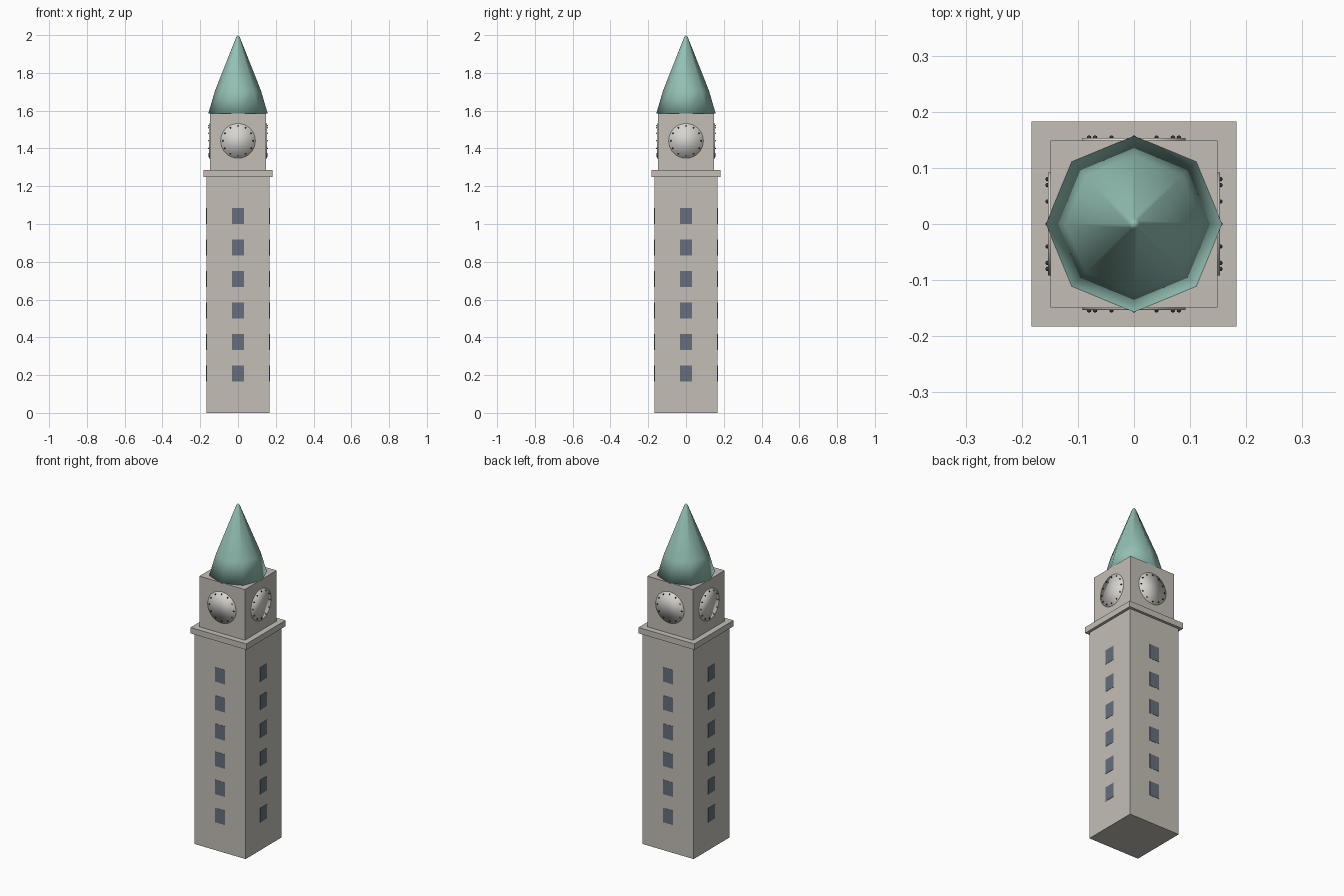
import bpy, bmesh, math
from mathutils import Matrix, Vector

cube = bpy.data.objects.get("Cube")
if cube:
    bpy.data.objects.remove(cube, do_unlink=True)


def material(name, rgb):
    m = bpy.data.materials.new(name)
    m.use_nodes = True
    m.diffuse_color = (*rgb, 1)
    m.node_tree.nodes["Principled BSDF"].inputs["Base Color"].default_value = (*rgb, 1)
    return m


stone = material("warm grey stone", (0.55, 0.52, 0.47))
copper = material("green copper", (0.29, 0.52, 0.45))
glass = material("slate blue glass", (0.13, 0.16, 0.20))
dial = material("pale dial", (0.68, 0.66, 0.62))
dark = material("dark metal", (0.035, 0.035, 0.035))


def finish(name, bm, mat, smooth=False):
    bmesh.ops.recalc_face_normals(bm, faces=bm.faces)
    for f in bm.faces:
        f.smooth = smooth
    mesh = bpy.data.meshes.new(name)
    bm.to_mesh(mesh)
    bm.free()
    mesh.materials.append(mat)
    obj = bpy.data.objects.new(name, mesh)
    bpy.context.collection.objects.link(obj)
    return obj


def add_box(bm, center, size):
    bmesh.ops.create_cube(bm, size=1, matrix=Matrix.Translation(center) @ Matrix.Diagonal((*size, 1)))


def block(name, half, bottom, top):
    bm = bmesh.new()
    add_box(bm, (0, 0, (bottom + top) / 2), (half * 2, half * 2, top - bottom))
    finish(name, bm, stone)


# Square masonry
SHAFT, BELFRY = 0.167, 0.149
block("shaft", SHAFT, 0, 1.25)
block("cornice", 0.183, 1.25, 1.285)
block("clock_chamber", BELFRY, 1.285, 1.585)

# Eight-sided spire, softly shaded over its base as well
bm = bmesh.new()
rings = []
for r, z in ((0.157, 1.585), (0.122, 1.705), (0.01, 1.988)):
    rings.append([bm.verts.new((r * math.cos(i * math.tau / 8), r * math.sin(i * math.tau / 8), z))
                  for i in range(8)])
tip = bm.verts.new((0, 0, 2))
bm.faces.new(rings[0])
for i in range(8):
    j = (i + 1) % 8
    for low, high in zip(rings, rings[1:]):
        bm.faces.new((low[i], low[j], high[j], high[i]))
    bm.faces.new((rings[-1][i], rings[-1][j], tip))
finish("spire", bm, copper, smooth=True)

# Windows and clock on each of the four sides
CLOCK_Z = 1.44
for k, side in enumerate(("front", "left", "back", "right")):
    turn = Matrix.Rotation(k * math.pi / 2, 4, "Z")

    bm = bmesh.new()
    for i in range(6):
        add_box(bm, (0, -SHAFT, 0.208 + i / 6), (0.064, 0.003, 0.085))
    bm.transform(turn)
    finish(side + "_windows", bm, glass)

    bm = bmesh.new()
    bmesh.ops.create_cone(bm, cap_ends=True, segments=32, radius1=0.092, radius2=0.092, depth=0.008,
                          matrix=Matrix.Translation((0, -BELFRY, CLOCK_Z)) @ Matrix.Rotation(math.pi / 2, 4, "X"))
    bm.transform(turn)
    finish(side + "_clock_face", bm, dial, smooth=True)

    bm = bmesh.new()
    for h in range(12):
        a = h * math.tau / 12
        spot = Vector((0.08 * math.sin(a), -BELFRY - 0.005, CLOCK_Z + 0.08 * math.cos(a)))
        bmesh.ops.create_uvsphere(bm, u_segments=8, v_segments=6, radius=0.004,
                                  matrix=Matrix.Translation(spot))
    bm.transform(turn)
    finish(side + "_hour_marks", bm, dark, smooth=True)
